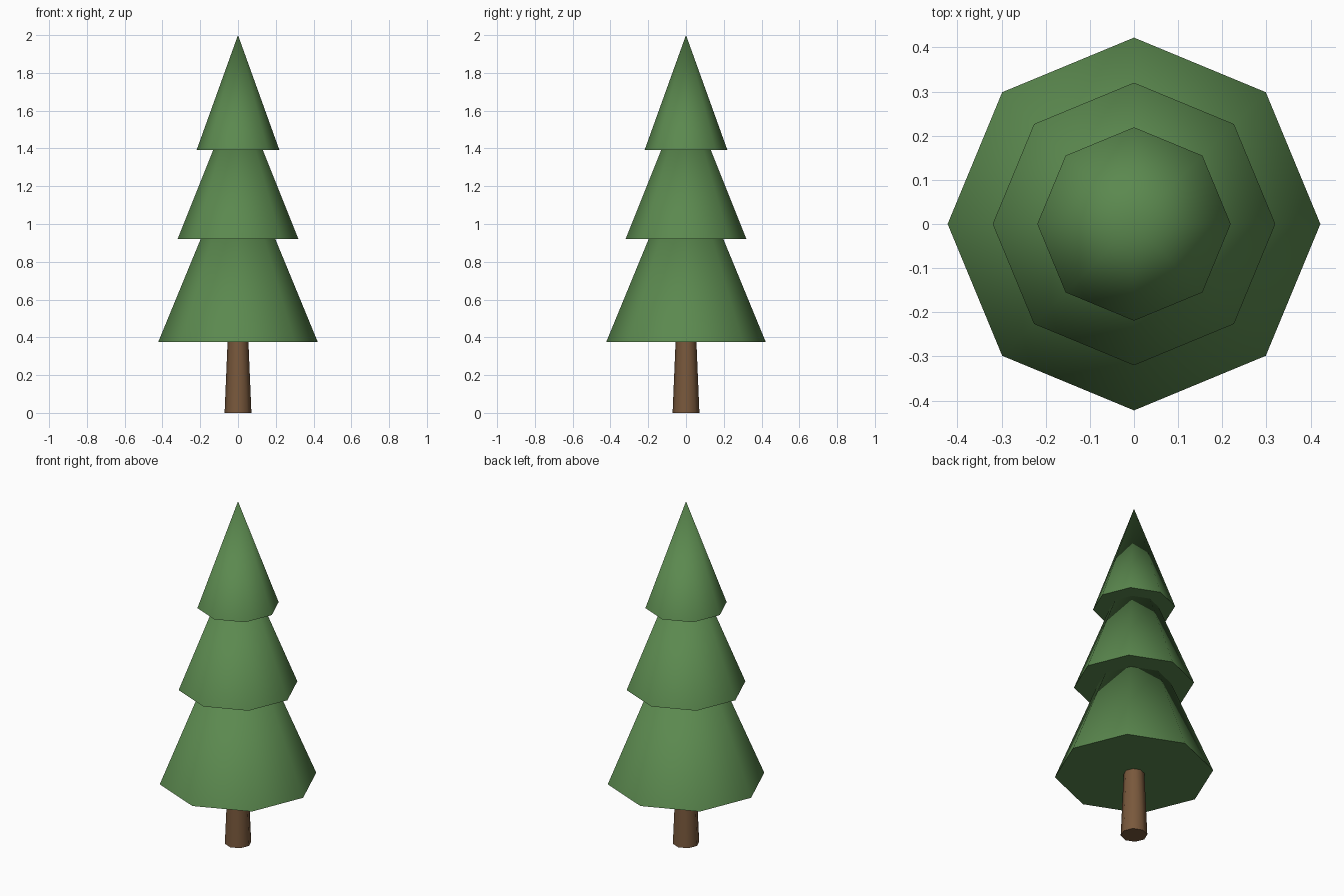
import bpy
import math

cube = bpy.data.objects.get("Cube")
if cube:
    bpy.data.objects.remove(cube, do_unlink=True)


def make_material(name, rgb):
    mat = bpy.data.materials.new(name)
    mat.use_nodes = True
    mat.diffuse_color = (*rgb, 1)
    mat.node_tree.nodes["Principled BSDF"].inputs["Base Color"].default_value = (*rgb, 1)
    return mat


def add_cone(name, base_z, top_z, base_radius, top_radius, mat):
    """Eight-sided cone with a corner on each axis, smooth round the side."""
    bpy.ops.mesh.primitive_cone_add(
        vertices=8, radius1=base_radius, radius2=top_radius,
        depth=top_z - base_z, location=(0, 0, (base_z + top_z) / 2))
    obj = bpy.context.object
    obj.name = name
    obj.data.materials.append(mat)
    bpy.ops.object.shade_smooth_by_angle(angle=math.radians(50))
    return obj


green = make_material("needle green", (0.105, 0.25, 0.078))
brown = make_material("bark brown", (0.19, 0.098, 0.045))

# Trunk, tapering into the lowest tier
add_cone("trunk", 0, 0.5, 0.071, 0.05, brown)

# Three overlapping tiers of foliage
add_cone("lower_foliage", 0.376, 1.4, 0.422, 0, green)
add_cone("middle_foliage", 0.92, 1.72, 0.32, 0, green)
add_cone("upper_foliage", 1.392, 2.0, 0.219, 0, green)
